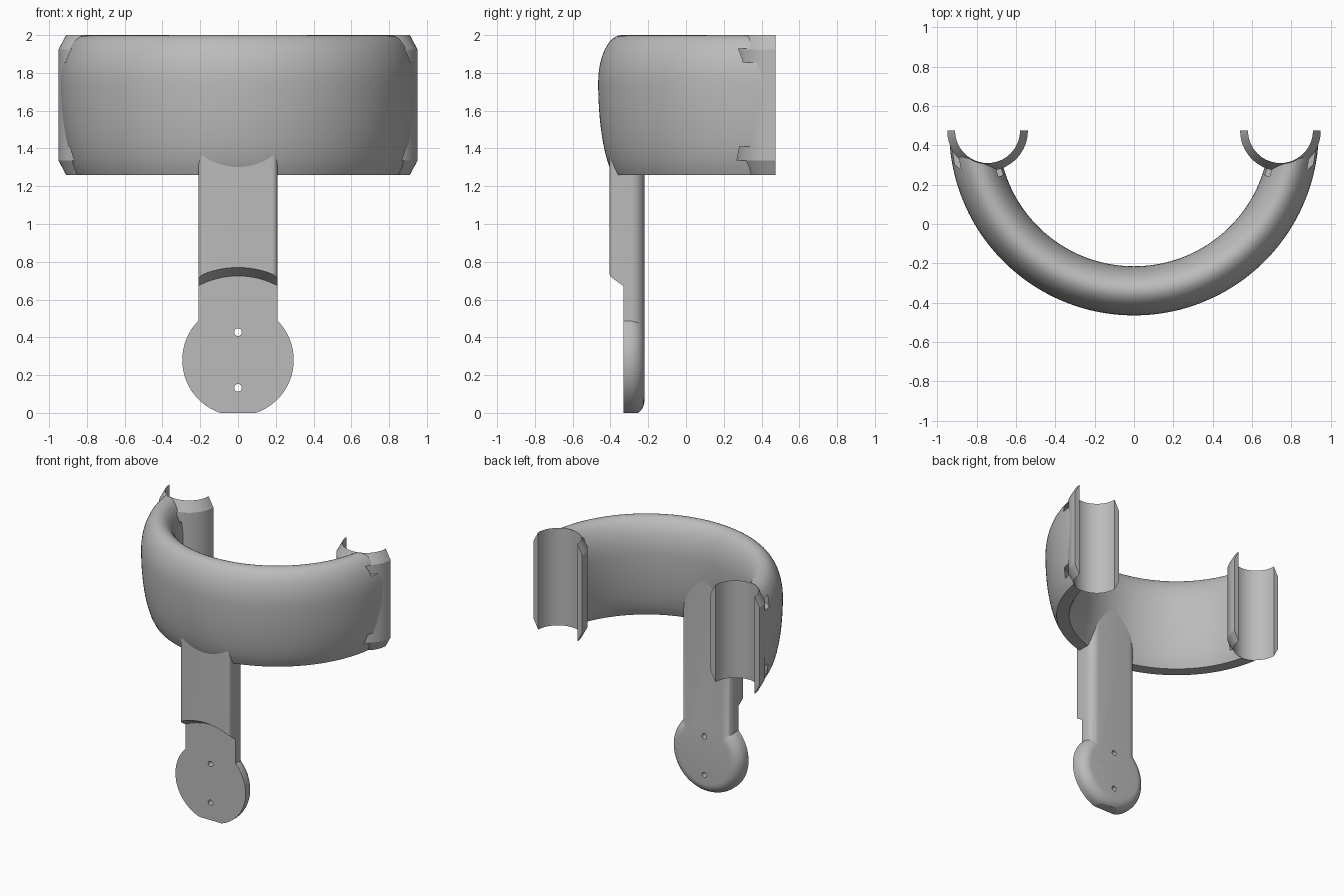
import bpy, bmesh
from math import sin, cos, pi, sqrt, radians
from mathutils import Matrix

cube = bpy.data.objects.get("Cube")
if cube:
    bpy.data.objects.remove(cube)

grey = bpy.data.materials.new("light_grey")
grey.use_nodes = True
color = (0.5, 0.5, 0.5, 1)
grey.diffuse_color = color
grey.node_tree.nodes["Principled BSDF"].inputs["Base Color"].default_value = color

BACK_Y = 0.475          # centre line of the cuff and of both clips
CLIP_X = 0.745
DISC_Z = 0.28


def finish(name, bm, matrix=Matrix()):
    bmesh.ops.remove_doubles(bm, verts=bm.verts, dist=1e-5)
    bmesh.ops.recalc_face_normals(bm, faces=bm.faces)
    bm.transform(matrix)
    mesh = bpy.data.meshes.new(name)
    bm.to_mesh(mesh)
    bm.free()
    mesh.materials.append(grey)
    obj = bpy.data.objects.new(name, mesh)
    bpy.context.collection.objects.link(obj)
    return obj


def lathe(name, profile, matrix, steps=96, start=0.0, sweep=2 * pi):
    """Sweep a closed (radius, height) profile about the z axis."""
    bm = bmesh.new()
    full = sweep > 6.28
    rings = []
    for i in range(steps if full else steps + 1):
        a = start + sweep * i / steps
        rings.append([bm.verts.new((r * cos(a), r * sin(a), h)) for r, h in profile])
    n = len(profile)
    for i in range(steps):
        a, b = rings[i], rings[(i + 1) % len(rings)]
        for j in range(n):
            k = (j + 1) % n
            if profile[j][0] or profile[k][0]:
                bm.faces.new((a[j], a[k], b[k], b[j]))
    if not full:
        bm.faces.new(rings[0])
        bm.faces.new(rings[-1])
    return finish(name, bm, matrix)


def rod(name, radius, low, high, matrix, steps=64, top_radius=None):
    top = radius if top_radius is None else top_radius
    return lathe(name, [(0, low), (radius, low), (top, high), (0, high)], matrix, steps)


def combine(obj, other, operation):
    mod = obj.modifiers.new(operation.lower(), "BOOLEAN")
    mod.operation = operation
    mod.solver = "EXACT"
    mod.object = other
    bpy.context.view_layer.objects.active = obj
    bpy.ops.object.modifier_apply(modifier=mod.name)
    bpy.data.objects.remove(other)


def smooth(obj, angle=30):
    bpy.ops.object.select_all(action="DESELECT")
    obj.select_set(True)
    bpy.context.view_layer.objects.active = obj
    bpy.ops.object.shade_smooth_by_angle(angle=radians(angle))


# Cuff: half ring with an egg-shaped section, cut flat at the bottom
def half_width(z):
    tall = 0.25 if z > 1.75 else 0.525
    return 0.125 * sqrt(max(0, 1 - ((z - 1.75) / tall) ** 2))


levels = [1.26 + 0.49 * i / 12 for i in range(12)]
levels += [1.75 + 0.25 * sin(pi / 2 * i / 12) for i in range(12)]
section = [(0.815 + half_width(z), z) for z in levels] + [(0.815, 2.0)]
section += [(0.815 - half_width(z), z) for z in reversed(levels)]
cuff = lathe("cuff", section, Matrix.Translation((0, BACK_Y, 0)), 96, pi, pi)

# Clips: half tubes with tapered ends, and strap slots in the cuff around them
for side, label in ((1, "left"), (-1, "right")):
    place = Matrix.Translation((side * CLIP_X, BACK_Y, 0))
    combine(cuff, rod("bore", 0.17, 1.1, 2.1, place), "DIFFERENCE")
    for low in (1.335, 1.855):
        combine(cuff, rod("slot", 0.24, low, low + 0.075, place), "DIFFERENCE")
    wall = [(0.165, 1.26), (0.205, 1.335), (0.205, 1.925), (0.165, 2.0)]
    smooth(lathe(label + "_clip", wall, place, 40, pi, pi), 25)
smooth(cuff)

# Arm: upright bar, softly rounded at the back and slightly at the front
outline = []
for cx, cy, r, start in ((0.14, -0.29, 0.07, 90), (-0.14, -0.29, 0.07, 180),
                         (-0.18, -0.375, 0.03, 180), (0.18, -0.375, 0.03, 270)):
    first = {90: 90, 180: 90 if r == 0.07 else 180, 270: 270}[start]
    if cx > 0 and r == 0.07:
        first = 0
    for i in range(9):
        a = radians(first + 90 * i / 8)
        outline.append((cx + r * cos(a), cy + r * sin(a)))
bm = bmesh.new()
base = bm.faces.new([bm.verts.new((x, y, 0.3)) for x, y in outline])
top = bmesh.ops.extrude_face_region(bm, geom=[base])["geom"]
bmesh.ops.translate(bm, vec=(0, 0, 1.42),
                    verts=[v for v in top if isinstance(v, bmesh.types.BMVert)])
arm = finish("arm_and_mount", bm)

# Everything about the mount axis runs from back to front
facing = Matrix.Translation((0, 0, DISC_Z)) @ Matrix.Rotation(pi / 2, 4, "X")
combine(arm, rod("step", 0.445, 0.33, 0.45, facing, 96, 0.517), "DIFFERENCE")

# Mount disc: rounded back edge, shallow round recess and two screw holes
rim = [(0.215 + 0.08 * sin(pi / 2 * i / 8), 0.3 - 0.08 * cos(pi / 2 * i / 8))
       for i in range(9)]
disc = lathe("disc", [(0, 0.22)] + rim + [(0.295, 0.33), (0, 0.33)], facing)
combine(arm, disc, "UNION")
combine(arm, rod("recess", 0.255, 0.26, 0.4, facing, 96), "DIFFERENCE")
for z in (0.147, -0.147):
    hole = rod("hole", 0.02, 0.1, 0.5, Matrix.Translation((0, 0, z)) @ facing, 24)
    combine(arm, hole, "DIFFERENCE")

# Flat foot under the disc
bm = bmesh.new()
bmesh.ops.create_cube(bm, size=1)
combine(arm, finish("foot_cut", bm, Matrix.Translation((0, 0, -0.5))), "DIFFERENCE")
smooth(arm)
